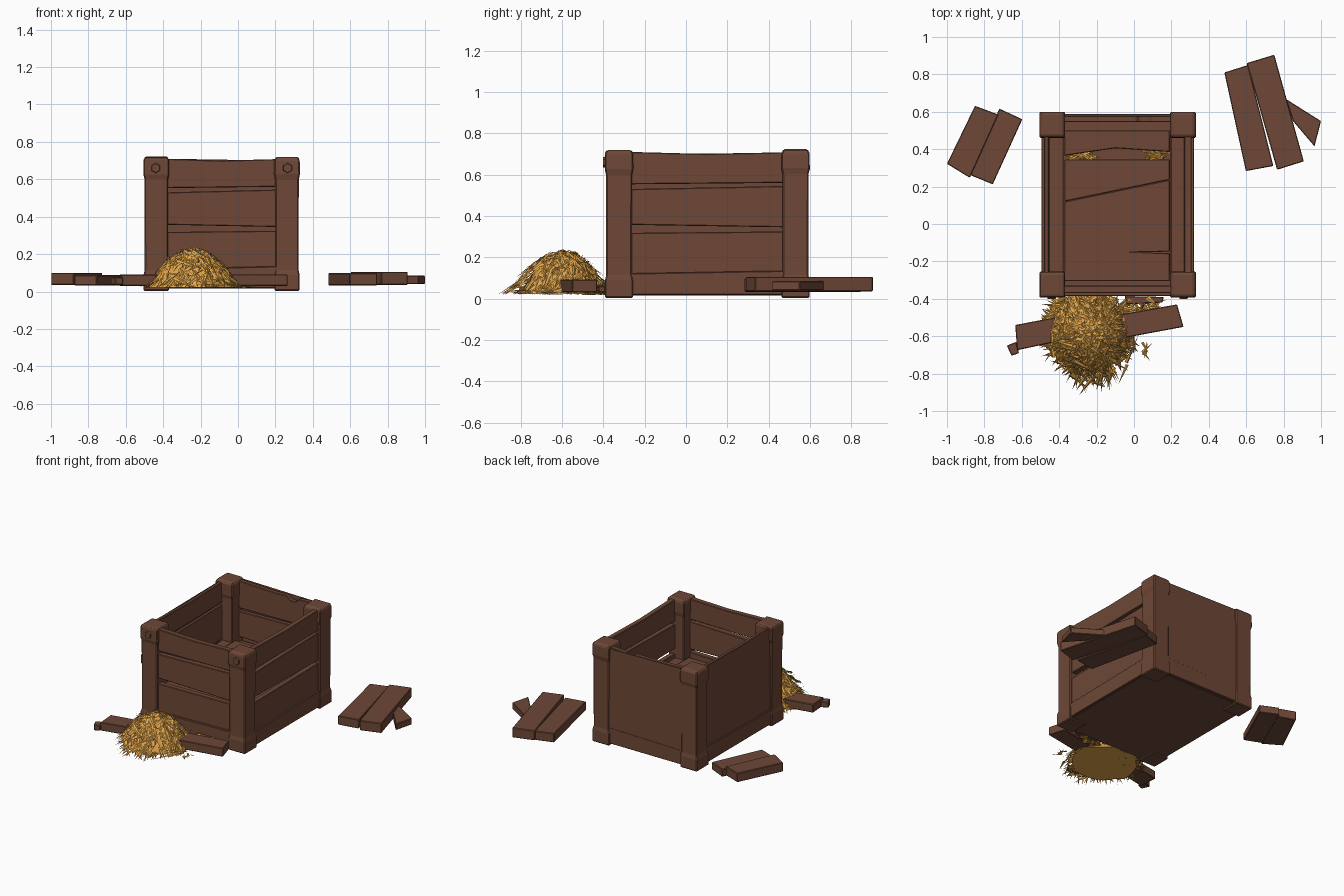
import bpy, bmesh, math, random
from mathutils import Vector

if "Cube" in bpy.data.objects:
    bpy.data.objects.remove(bpy.data.objects["Cube"])

random.seed(7)


def material(name, col):
    m = bpy.data.materials.new(name)
    m.diffuse_color = (*col, 1)
    m.use_nodes = True
    m.node_tree.nodes["Principled BSDF"].inputs["Base Color"].default_value = m.diffuse_color
    return m


WOOD = material("brown wood", (0.155, 0.064, 0.038))
HAY = material("golden straw", (0.76, 0.38, 0.07))


def finish(name, bm, mat, bevel=0):
    me = bpy.data.meshes.new(name)
    bm.to_mesh(me)
    bm.free()
    ob = bpy.data.objects.new(name, me)
    bpy.context.collection.objects.link(ob)
    me.materials.append(mat)
    if bevel:
        b = ob.modifiers.new("worn edges", 'BEVEL')
        b.width, b.segments = bevel, 1
    return ob


def prism(name, pts, off, bevel=0.004):
    """Solid board: outline of 3D points extruded by an offset."""
    bm = bmesh.new()
    f = bm.faces.new([bm.verts.new(p) for p in pts])
    new = bmesh.ops.extrude_face_region(bm, geom=[f])["geom"]
    bmesh.ops.translate(bm, vec=off, verts=[v for v in new if isinstance(v, bmesh.types.BMVert)])
    bmesh.ops.recalc_face_normals(bm, faces=bm.faces)
    return finish(name, bm, WOOD, bevel)


def flat_board(name, pts, z0, z1):
    return prism(name, [(x, y, z0) for x, y in pts], (0, 0, z1 - z0))


def wall_board(name, axis, pts, d0, d1):
    """Upright board, outline in (along wall, z), depth d0..d1 across the wall."""
    if axis == 'x':
        return prism(name, [(u, d0, z) for u, z in pts], (0, d1 - d0, 0))
    return prism(name, [(d0, u, z) for u, z in pts], (d1 - d0, 0, 0))


# corner posts: stacked square sections with flared foot and cap
X0, X1, Y0, Y1 = -0.505, 0.33, -0.392, 0.598
CX, CY = (X0 + X1) / 2, (Y0 + Y1) / 2
SECTIONS = [(0.0, 0.068), (0.085, 0.068), (0.11, 0.062), (0.60, 0.063),
            (0.625, 0.069), (0.705, 0.068), (0.72, 0.058)]
for sx in (-1, 1):
    for sy in (-1, 1):
        bm = bmesh.new()
        cx = CX + sx * ((X1 - X0) / 2 - 0.068)
        cy = CY + sy * ((Y1 - Y0) / 2 - 0.068)
        rings = []
        for z, h in SECTIONS:
            dz = random.uniform(-0.006, 0.004) if z > 0.5 else 0
            rings.append([bm.verts.new((cx + a * h, cy + b * h, z + dz + 0.004))
                          for a, b in ((-1, -1), (1, -1), (1, 1), (-1, 1))])
        for a, b in zip(rings, rings[1:]):
            for i in range(4):
                bm.faces.new((a[i], a[(i + 1) % 4], b[(i + 1) % 4], b[i]))
        bm.faces.new(rings[0][::-1])
        bm.faces.new(rings[-1])
        finish("corner_post", bm, WOOD, 0.006)

# wooden pegs on the front posts
for px in (-0.44, 0.265):
    bm = bmesh.new()
    bmesh.ops.create_cone(bm, cap_ends=True, segments=6, radius1=0.03, radius2=0.024, depth=0.02)
    for v in bm.verts:
        v.co = Vector((px + v.co.x, Y0 - v.co.z, 0.66 + v.co.y))
    bmesh.ops.recalc_face_normals(bm, faces=bm.faces)
    finish("post_peg", bm, WOOD)

# thin plank walls: axis, start, end, inner depth, outer depth, rail depth, gap drop
WALLS = {
    "front": ('x', -0.39, 0.215, -0.33, -0.37, -0.385, 0),
    "right": ('y', -0.28, 0.475, 0.27, 0.308, 0.322, 0),
    "left": ('y', -0.28, 0.475, -0.455, -0.48, -0.495, 0),
    "back": ('x', -0.39, 0.215, 0.545, 0.578, 0.588, 0.04),
}
for side, (ax, a, b, d0, d1, dr, m) in WALLS.items():
    low = 0.05 if side in ("left", "back") else 0   # overlap closes the lower gap
    wall_board(side + "_bottom_rail", ax, [(a, 0.018), (b, 0.018), (b, 0.135), (a, 0.122)], d0, dr)
    wall_board(side + "_lower_plank", ax, [(a, 0.11), (b, 0.11), (b, 0.325 - low), (a, 0.318 - low)], d0, d1)
    wall_board(side + "_middle_plank", ax,
               [(a, 0.357 - low), (b, 0.345 - low), (b, 0.545 - m), (a, 0.53 - m)], d0, d1)
    top = [(a, 0.553 - m), (b, 0.56 - m), (b, 0.708)]
    if side == "back":   # chipped upper edge
        top += [(0.10, 0.70), (0.07, 0.675), (0.03, 0.68), (0.01, 0.702)]
    top += [((a + b) / 2, 0.70), (a, 0.71)]
    wall_board(side + "_top_plank", ax, top, d0, d1)


# one-sided outer panels on the back and left
def sheet(name, pts):
    bm = bmesh.new()
    bm.faces.new([bm.verts.new(p) for p in pts])
    finish(name, bm, WOOD)


sheet("back_panel", [(0.22, 0.587, 0.02), (-0.39, 0.587, 0.02), (-0.39, 0.587, 0.71), (0.22, 0.587, 0.70)])
sheet("left_panel", [(-0.484, 0.48, 0.1), (-0.484, -0.28, 0.1), (-0.484, -0.28, 0.70), (-0.484, 0.48, 0.705)])

# crate base and raised, cracked floor boards
flat_board("crate_base", [(-0.48, -0.37), (0.31, -0.37), (0.31, 0.57), (-0.48, 0.57)], 0.015, 0.06)
flat_board("floor_board_front", [(-0.372, -0.305), (0.192, -0.305), (0.192, -0.156), (-0.05, -0.15), (0.192, -0.148),
                                 (0.192, 0.237), (-0.372, 0.12)], 0.26, 0.30)
flat_board("floor_board_middle", [(-0.372, 0.12), (0.192, 0.237), (0.192, 0.345), (-0.372, 0.345)], 0.262, 0.302)
flat_board("floor_board_back", [(-0.372, 0.365), (-0.1, 0.405), (0.192, 0.385), (0.192, 0.5), (-0.372, 0.5)], 0.25, 0.30)
for name, xa, xb in (("floor_edge_left", -0.455, -0.376), ("floor_edge_right", 0.196, 0.27)):
    flat_board(name, [(xa, -0.33), (xb, -0.33), (xb, 0.545), (xa, 0.545)], 0.255, 0.292)

# broken boards lying around the crate
DEBRIS = {
    "right_debris_a": ([(0.483, 0.81), (0.598, 0.283), (0.745, 0.31), (0.64, 0.73), (0.61, 0.85)], 0.033, 0.098),
    "right_debris_b": ([(0.602, 0.86), (0.75, 0.905), (0.908, 0.335), (0.765, 0.29), (0.64, 0.73)], 0.035, 0.105),
    "right_debris_splinter": ([(0.81, 0.67), (1.0, 0.55), (0.965, 0.415), (0.85, 0.55)], 0.04, 0.085),
    "left_debris_a": ([(-0.85, 0.632), (-1.0, 0.322), (-0.878, 0.247), (-0.725, 0.585)], 0.035, 0.10),
    "left_debris_b": ([(-0.72, 0.617), (-0.597, 0.56), (-0.755, 0.212), (-0.877, 0.262)], 0.033, 0.088),
    "front_debris_right": ([(0.23, -0.43), (0.265, -0.55), (-0.085, -0.615), (-0.11, -0.49)], 0.03, 0.092),
    "front_debris_left": ([(-0.635, -0.54), (-0.40, -0.495), (-0.37, -0.62), (-0.625, -0.675)], 0.03, 0.09),
    "front_debris_chip": ([(-0.68, -0.65), (-0.63, -0.63), (-0.615, -0.69), (-0.655, -0.705)], 0.035, 0.075),
    "front_debris_under": ([(-0.05, -0.385), (0.16, -0.39), (0.15, -0.42), (-0.04, -0.43)], 0.03, 0.06),
}
for name, (pts, z0, z1) in DEBRIS.items():
    flat_board(name, pts, z0, z1)

# hay mound: rough faceted dome
HX, HY = -0.24, -0.59
PROFILE = [(0.24, 0.022), (0.205, 0.075), (0.16, 0.135), (0.09, 0.19), (0.0, 0.212)]


def mound_height(r):
    for (ra, za), (rb, zb) in zip(PROFILE, PROFILE[1:]):
        if rb <= r <= ra:
            return za + (zb - za) * (ra - r) / (ra - rb)
    return 0.024


bm = bmesh.new()
N = 20
rings = []
for r, z in PROFILE[:-1]:
    rings.append([bm.verts.new((HX + math.cos(t) * r * k, HY + math.sin(t) * r * k * 0.9, z))
                  for t, k in ((i * math.tau / N, random.uniform(0.9, 1.04)) for i in range(N))])
tip = bm.verts.new((HX, HY, PROFILE[-1][1]))
for i in range(N):
    j = (i + 1) % N
    for a, b in zip(rings, rings[1:]):
        bm.faces.new((a[i], a[j], b[j], b[i]))
    bm.faces.new((rings[-1][i], rings[-1][j], tip))
bm.faces.new(rings[0][::-1])
finish("hay_mound", bm, HAY)


def straw(bm, c, d, length, w, up=Vector((0, 0, 1))):
    """Flattened tapered stalk whose broad side faces 'up'."""
    d = d.normalized()
    s = d.cross(up).normalized()
    t = s.cross(d)
    base = c - d * length / 2
    pts = [base + s * w, base - s * w, base + t * w * 0.4, c + d * length / 2]
    a, b, top, end = [bm.verts.new((p.x, p.y, max(p.z, 0.018))) for p in pts]
    for f in ((a, top, end), (top, b, end), (b, a, end), (a, b, top)):
        bm.faces.new(f)


# loose stalks covering the mound and spilling outward
bm = bmesh.new()
for i in range(430):
    t = random.uniform(0, math.tau)
    r = 0.25 * math.sqrt(random.random())
    k = 1.12 if -1.9 < t - math.tau < -0.9 else 0.9
    c = Vector((HX + r * math.cos(t), HY + k * r * math.sin(t), mound_height(r) + random.uniform(0, 0.012)))
    a = t + random.gauss(0, 0.7)
    slope = 1.1 * min(1, r / 0.2)
    d = Vector((math.cos(a), math.sin(a), -slope * math.cos(a - t) + random.uniform(-0.1, 0.25)))
    up = Vector((slope * math.cos(t), slope * math.sin(t), 1))
    straw(bm, c, d, random.uniform(0.08, 0.17), random.uniform(0.009, 0.018), up)
for i in range(40):   # strands drifting out in front
    straw(bm, Vector((random.gauss(-0.18, 0.06), random.uniform(-0.82, -0.76), random.uniform(0.022, 0.04))),
          Vector((random.uniform(-0.7, 0.7), -1, 0)), random.uniform(0.07, 0.13), 0.009)
for i in range(120):   # low spill along the crate wall and to the right
    u, v = random.random(), random.random()
    c = Vector((-0.45 + 0.58 * u, -0.41 - 0.12 * v * (1 - u * 0.6), random.uniform(0.022, 0.065)))
    straw(bm, c, Vector((random.uniform(-1, 1), random.uniform(-0.8, 0.5), random.uniform(-0.1, 0.1))),
          random.uniform(0.06, 0.12), 0.012)
for i in range(6):
    straw(bm, Vector((random.gauss(0.06, 0.01), random.gauss(-0.69, 0.02), 0.028)),
          Vector((random.uniform(-0.6, 0.6), random.uniform(-1, 1), 0)), 0.07, 0.008)
bmesh.ops.recalc_face_normals(bm, faces=bm.faces)
finish("hay_stalks", bm, HAY)

# stalks peeking through the floor gap
bm = bmesh.new()
for i in range(40):
    straw(bm, Vector((random.choice((random.gauss(0.12, 0.025), random.gauss(-0.27, 0.04))),
                      random.uniform(0.345, 0.385), random.uniform(0.2, 0.27))),
          Vector((random.uniform(-1, 1), random.uniform(-0.3, 0.3), 0)), 0.08, 0.01)
bmesh.ops.recalc_face_normals(bm, faces=bm.faces)
finish("inner_straw", bm, HAY)
